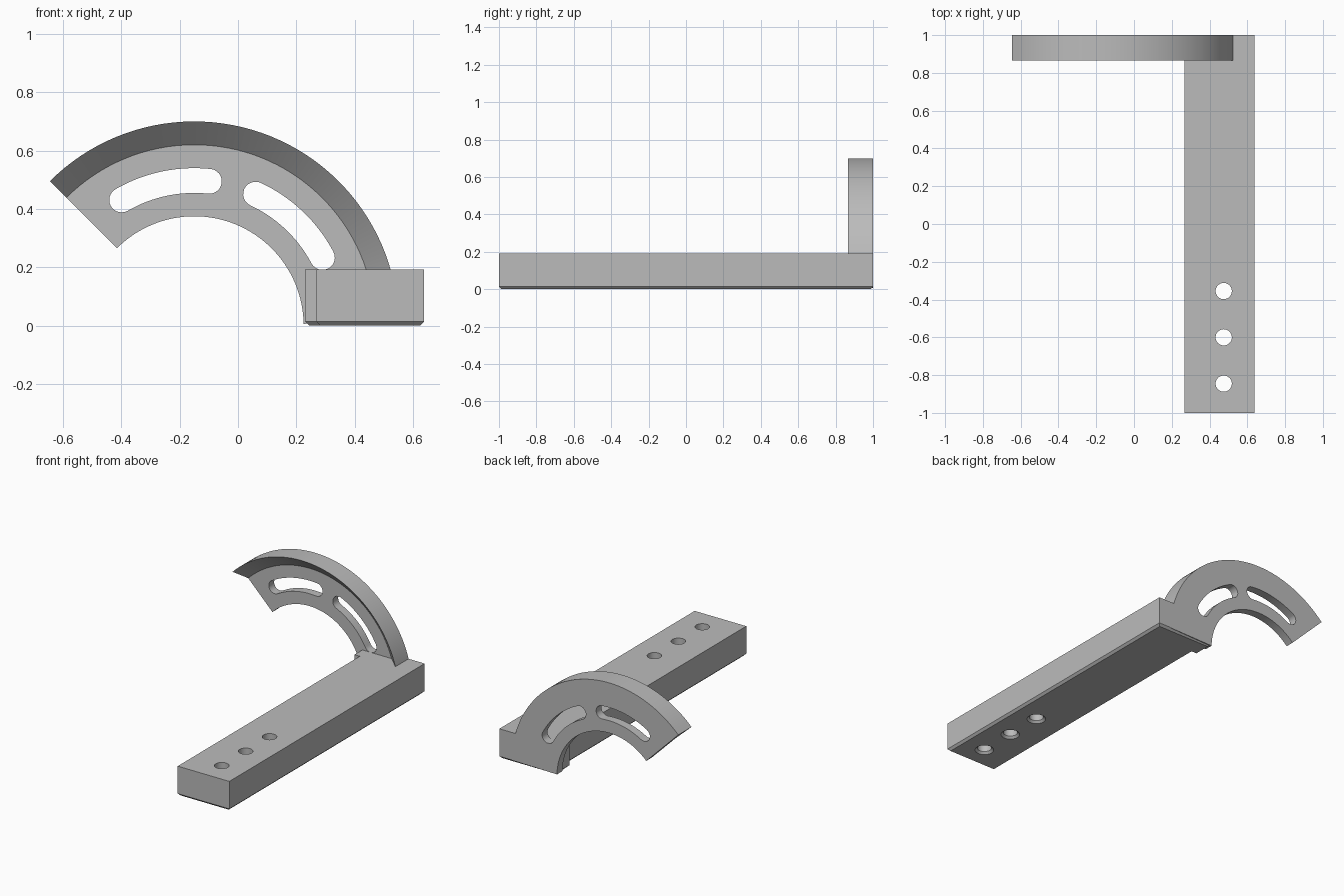
import bpy, bmesh, math
from mathutils import Vector

cube = bpy.data.objects.get("Cube")
if cube:
    bpy.data.objects.remove(cube, do_unlink=True)

# Single plain grey finish
GREY = (0.5, 0.5, 0.5, 1.0)
grey = bpy.data.materials.new("plain_grey")
grey.use_nodes = True
grey.diffuse_color = GREY
grey.node_tree.nodes["Principled BSDF"].inputs["Base Color"].default_value = GREY

CHAMFER = 0.014
CX = -0.15          # arc axis, at z = 0
BACK, FRONT, PLATE = 1.0, 0.865, 0.945


def finish(bm, name):
    bmesh.ops.recalc_face_normals(bm, faces=bm.faces)
    mesh = bpy.data.meshes.new(name)
    bm.to_mesh(mesh)
    bm.free()
    obj = bpy.data.objects.new(name, mesh)
    bpy.context.collection.objects.link(obj)
    mesh.materials.append(grey)
    return obj


def activate(obj):
    bpy.ops.object.select_all(action='DESELECT')
    obj.select_set(True)
    bpy.context.view_layer.objects.active = obj


def cut(obj, cutter):
    mod = obj.modifiers.new("cut", 'BOOLEAN')
    mod.operation = 'DIFFERENCE'
    mod.solver = 'EXACT'
    mod.object = cutter
    activate(obj)
    bpy.ops.object.modifier_apply(modifier=mod.name)
    bpy.data.objects.remove(cutter, do_unlink=True)


def smooth(obj):
    activate(obj)
    bpy.ops.object.shade_smooth_by_angle(angle=math.radians(25))


def block(name, x0, x1, y0, y1, height):
    """Box with its bottom edges chamfered."""
    bm = bmesh.new()
    bmesh.ops.create_cube(bm, size=1)
    bmesh.ops.scale(bm, vec=(x1 - x0, y1 - y0, height), verts=bm.verts)
    bmesh.ops.translate(bm, vec=((x0 + x1) / 2, (y0 + y1) / 2, height / 2), verts=bm.verts)
    low = [e for e in bm.edges if all(v.co.z < 0.001 for v in e.verts)]
    bmesh.ops.bevel(bm, geom=low, offset=CHAMFER, segments=1, affect='EDGES')
    return finish(bm, name)


def polar(r, a, y):
    return Vector((CX + r * math.cos(a), y, r * math.sin(a)))


def loft(rings, name, closed=False):
    """Skin matching rings of points, capping the ends unless closed."""
    bm = bmesh.new()
    rows = [[bm.verts.new(p) for p in ring] for ring in rings]
    n = len(rows[0])
    for a, b in zip(rows, rows[1:]):
        for i in range(n):
            j = (i + 1) % n
            bm.faces.new((a[i], a[j], b[j], b[i]))
    bm.faces.new(rows[0])
    bm.faces.new(rows[-1])
    return finish(bm, name)


# Long bar with three holes, countersunk underneath
bar = block("long_bar", 0.268, 0.638, -1, 1, 0.192)
for y in (-0.845, -0.6, -0.355):
    rings = []
    for r, z in ((0.07, -CHAMFER), (0.043, CHAMFER), (0.043, 0.3)):
        rings.append([(0.475 + r * math.cos(t * math.tau / 32),
                       y + r * math.sin(t * math.tau / 32), z) for t in range(32)])
    cut(bar, loft(rings, "hole_cutter"))
smooth(bar)

# Small foot beside the bar, under the arc
block("arc_foot", 0.23, 0.4, FRONT, BACK, 0.192)

# Arc plate with an overhanging sloped lip on its outer rim
section = ((0.375, BACK), (0.7, BACK), (0.7, FRONT), (0.62, PLATE), (0.375, PLATE))
STEPS = 48
start, end = math.radians(1), math.radians(135)
arc = loft([[polar(r, start + (end - start) * i / STEPS, y) for r, y in section]
            for i in range(STEPS + 1)], "slotted_arc")

# Two curved slots with rounded ends
MID, HALF = 0.4975, 0.0425
for a0, a1 in ((28, 65), (84, 120)):
    a0, a1 = math.radians(a0), math.radians(a1)
    sweep = [a0 + (a1 - a0) * i / 16 for i in range(17)]
    outline = [(MID + HALF, a) for a in sweep]
    points = [polar(r, a, 0) for r, a in outline]
    for angle, turn in ((a1, 0), (a0, math.pi)):
        centre = polar(MID, angle, 0)
        for k in range(1, 12):
            t = angle + turn + math.pi * k / 12
            points.append(centre + HALF * Vector((math.cos(t), 0, math.sin(t))))
        if not turn:
            points += [polar(MID - HALF, a, 0) for a in reversed(sweep)]
    cut(arc, loft([[p + Vector((0, y, 0)) for p in points] for y in (0.9, 1.1)], "slot_cutter"))
smooth(arc)
